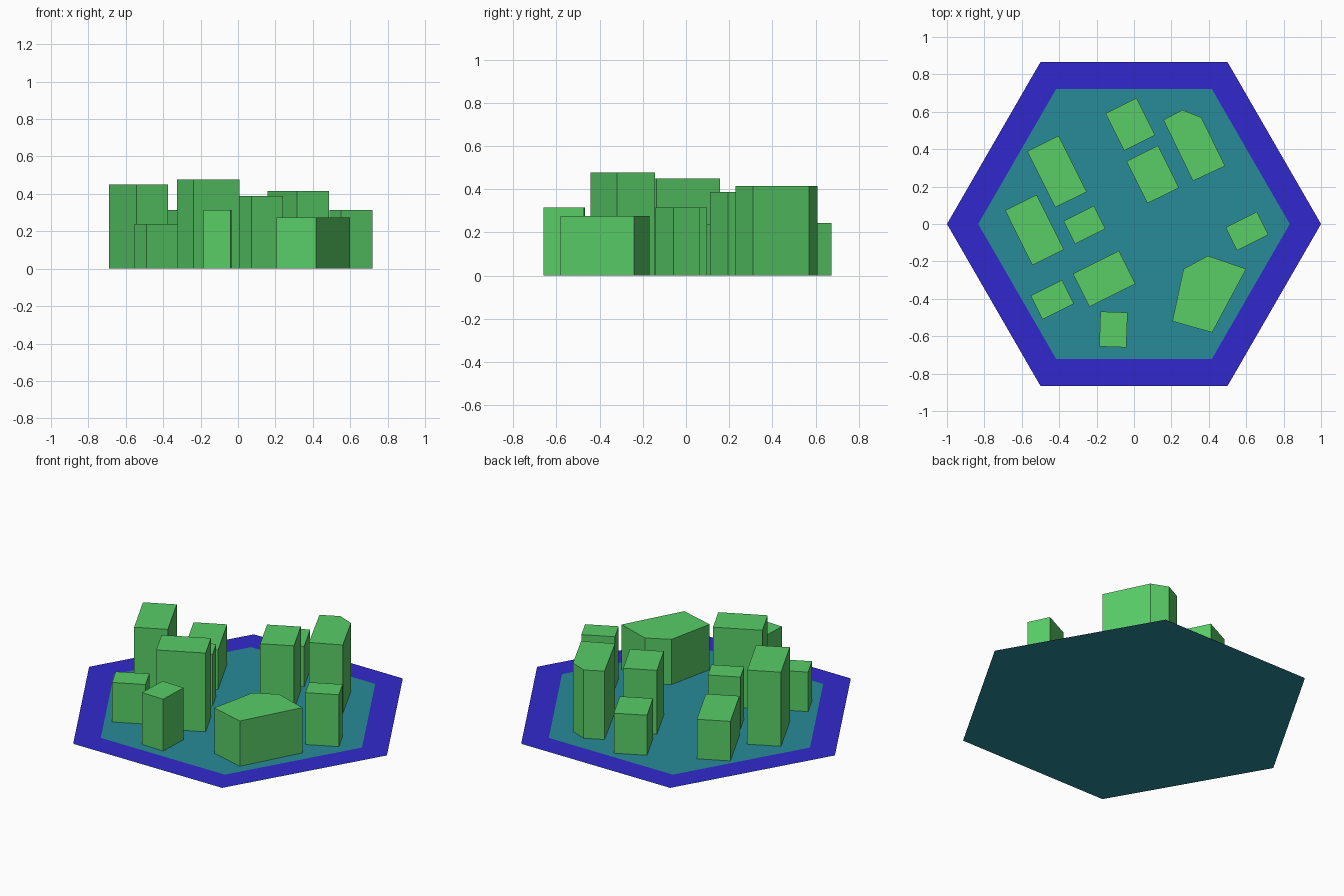
import bpy, bmesh
from math import radians, cos, sin, tau
from mathutils import Matrix, Vector

if "Cube" in bpy.data.objects:
    bpy.data.objects.remove(bpy.data.objects["Cube"], do_unlink=True)


def make_material(name, rgb):
    mat = bpy.data.materials.new(name)
    mat.use_nodes = True
    color = (*rgb, 1)
    mat.diffuse_color = color
    mat.node_tree.nodes["Principled BSDF"].inputs["Base Color"].default_value = color
    return mat


GREEN = make_material("building green", (0.1, 0.61, 0.135))
TEAL = make_material("ground teal", (0.021, 0.26, 0.32))
BLUE = make_material("border blue", (0.031, 0.022, 0.61))


def finish(bm, name, mat):
    mesh = bpy.data.meshes.new(name)
    bm.to_mesh(mesh)
    bm.free()
    mesh.materials.append(mat)
    obj = bpy.data.objects.new(name, mesh)
    bpy.context.collection.objects.link(obj)


def flat_face(bm, points, z=0):
    face = bm.faces.new([bm.verts.new((x, y, z)) for x, y in points])
    face.normal_update()
    if face.normal.z < 0:
        face.normal_flip()
    return face


def building(name, points, height):
    """Raise a footprint into a flat-topped block that stands on the ground."""
    bm = bmesh.new()
    roof = flat_face(bm, points)
    grown = bmesh.ops.extrude_face_region(bm, geom=[roof])["geom"]
    top = [v for v in grown if isinstance(v, bmesh.types.BMVert)]
    bmesh.ops.translate(bm, verts=top, vec=(0, 0, height))
    if roof.is_valid:
        bm.faces.remove(roof)
    bmesh.ops.recalc_face_normals(bm, faces=bm.faces[:])
    finish(bm, name, GREEN)


def box_building(name, x, y, width, depth, height, angle=26.5):
    turn = Matrix.Rotation(radians(angle), 2)
    corners = [(-1, -1), (1, -1), (1, 1), (-1, 1)]
    points = [Vector((x, y)) + turn @ Vector((a * width / 2, b * depth / 2))
              for a, b in corners]
    building(name, points, height)


def hexagon(radius):
    return [(radius * cos(i * tau / 6), radius * sin(i * tau / 6)) for i in range(6)]


# Hexagonal ground sheet
bm = bmesh.new()
flat_face(bm, hexagon(1))
finish(bm, "ground", TEAL)

# Border ring of six strips lying on the ground
bm = bmesh.new()
outer, inner = [[bm.verts.new((x, y, 0.003)) for x, y in hexagon(radius)]
                for radius in (1, 0.833)]
for i in range(6):
    bm.faces.new((outer[i - 1], outer[i], inner[i], inner[i - 1]))
finish(bm, "border", BLUE)

# Rectangular buildings: centre, width, depth, height
box_building("west_tower", -0.532, -0.032, 0.188, 0.328, 0.45)
box_building("northwest_block", -0.412, 0.28, 0.187, 0.335, 0.24)
box_building("north_block", -0.02, 0.533, 0.185, 0.222, 0.243)
box_building("inner_north_tower", 0.1, 0.265, 0.188, 0.252, 0.388)
box_building("east_block", 0.604, -0.038, 0.187, 0.137, 0.315)
box_building("middle_block", -0.265, -0.005, 0.182, 0.137, 0.315)
box_building("central_tower", -0.16, -0.293, 0.275, 0.197, 0.478)
box_building("southwest_block", -0.437, -0.405, 0.187, 0.143, 0.24)
box_building("south_block", -0.11, -0.564, 0.145, 0.187, 0.315, angle=-2)

# Five-sided buildings
building("northeast_tower", [(0.157, 0.557), (0.26, 0.61), (0.36, 0.57),
                             (0.487, 0.31), (0.315, 0.23)], 0.415)
building("southeast_hall", [(0.265, -0.24), (0.395, -0.17), (0.6, -0.24),
                            (0.418, -0.58), (0.205, -0.52)], 0.275)
